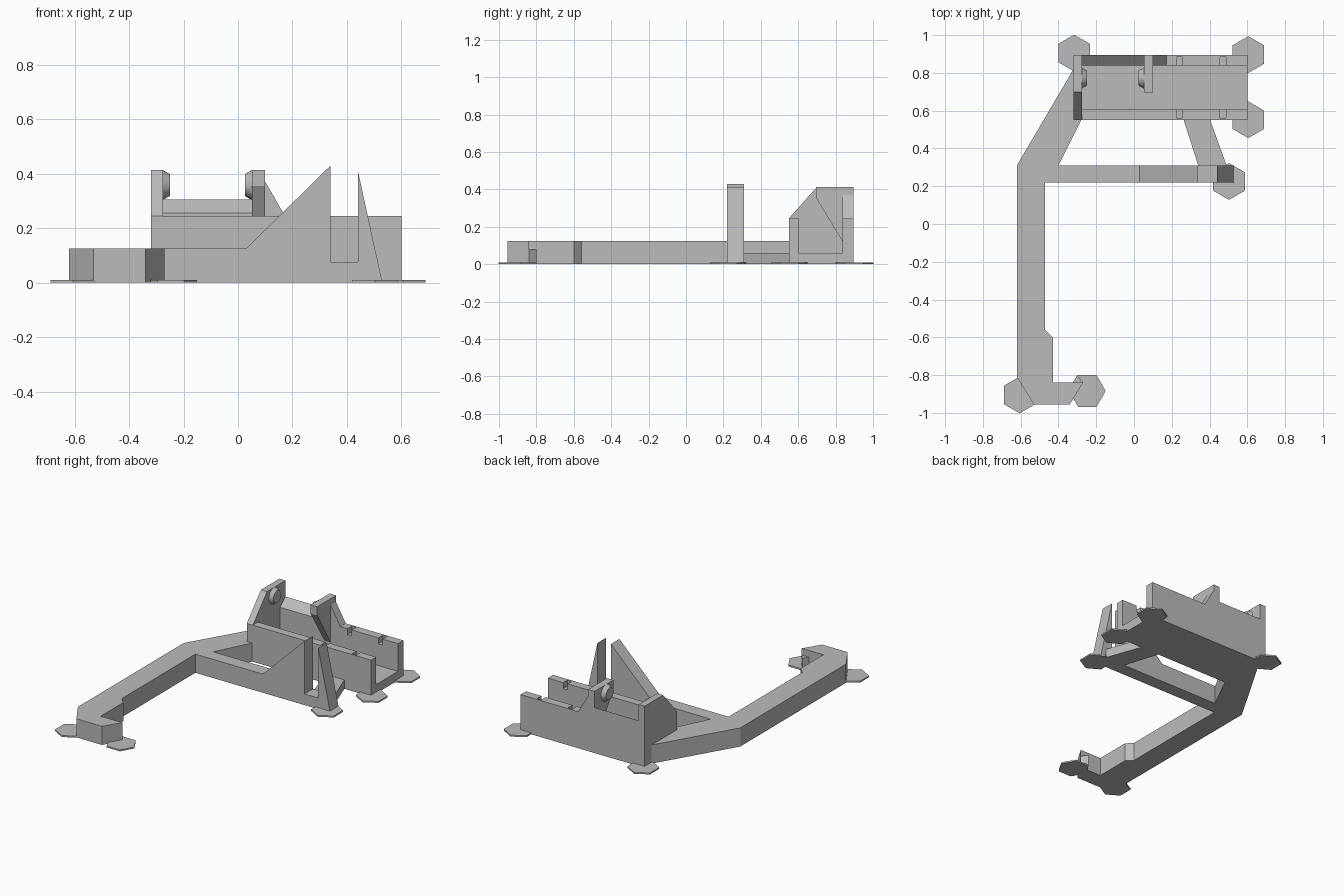
import bpy, bmesh, math
from mathutils import Vector

cube = bpy.data.objects.get("Cube")
if cube:
    bpy.data.objects.remove(cube, do_unlink=True)

GREY = (0.5, 0.5, 0.5, 1)
grey = bpy.data.materials.new("plain_grey")
grey.use_nodes = True
grey.diffuse_color = GREY
grey.node_tree.nodes["Principled BSDF"].inputs["Base Color"].default_value = GREY


def prism(name, profile, axis, start, end):
    """Extrude a 2D profile along an axis; profile is (y,z), (x,z) or (x,y)."""
    place = {"x": lambda a, b: (start, a, b),
             "y": lambda a, b: (a, start, b),
             "z": lambda a, b: (a, b, start)}[axis]
    bm = bmesh.new()
    face = bm.faces.new([bm.verts.new(place(a, b)) for a, b in profile])
    grown = bmesh.ops.extrude_face_region(bm, geom=[face])["geom"]
    offset = Vector([(end - start) * (axis == k) for k in "xyz"])
    bmesh.ops.translate(bm, vec=offset,
                        verts=[g for g in grown if isinstance(g, bmesh.types.BMVert)])
    bmesh.ops.recalc_face_normals(bm, faces=bm.faces)
    mesh = bpy.data.meshes.new(name)
    bm.to_mesh(mesh)
    bm.free()
    mesh.materials.append(grey)
    obj = bpy.data.objects.new(name, mesh)
    bpy.context.collection.objects.link(obj)
    return obj


def box(a0, a1, b0, b1):
    return [(a0, b0), (a1, b0), (a1, b1), (a0, b1)]


# Bent arm running from the front foot to the channel
prism("arm", [(-0.62, -0.81), (-0.53, -0.955), (-0.34, -0.955), (-0.27, -0.84),
              (-0.43, -0.84), (-0.43, -0.60), (-0.47, -0.56), (-0.47, 0.22),
              (-0.40, 0.22), (-0.40, 0.31), (-0.28, 0.55), (-0.32, 0.55),
              (-0.32, 0.82), (-0.62, 0.31)], "z", 0, 0.125)
prism("arm_tab", [(-0.33, -0.85), (-0.27, -0.84), (-0.30, -0.80)], "z", 0, 0.08)

# Cross bar with its two upright spikes
prism("spiked_bar", [(-0.40, 0), (0.53, 0), (0.44, 0.41), (0.44, 0.075),
                     (0.34, 0.075), (0.34, 0.43), (0.03, 0.125), (-0.40, 0.125)],
      "y", 0.22, 0.31)

# Low strut between bar and channel
prism("strut", [(0.34, 0.31), (0.49, 0.31), (0.40, 0.56), (0.26, 0.56)], "z", 0, 0.06)

# Open channel
channel = prism("channel", [(0.55, 0), (0.895, 0), (0.895, 0.245), (0.838, 0.245),
                            (0.838, 0.06), (0.605, 0.06), (0.605, 0.245), (0.55, 0.245)],
                "x", -0.28, 0.60)

# Small blind pockets in the tops of both channel walls
for x in (0.24, 0.47):
    for y0, y1 in ((0.56, 0.62), (0.82, 0.885)):
        cutter = prism("pocket_cutter", box(x - 0.016, x + 0.016, y0, y1), "z", 0.205, 0.26)
        cutter.hide_render = True
        cut = channel.modifiers.new("pocket", "BOOLEAN")
        cut.operation, cut.solver, cut.object = "DIFFERENCE", "EXACT", cutter
        bpy.context.view_layer.objects.active = channel
        bpy.ops.object.modifier_apply(modifier=cut.name)
        bpy.data.objects.remove(cutter, do_unlink=True)

# Ears, sloping lip and gusset
prism("right_ear", [(0.55, 0), (0.895, 0), (0.895, 0.413), (0.70, 0.413), (0.55, 0.245)],
      "x", -0.32, -0.275)
prism("left_ear", [(0.695, 0.355), (0.838, 0.12), (0.895, 0.12), (0.895, 0.413),
                   (0.695, 0.413)], "x", 0.052, 0.10)
prism("back_lip", [(0.838, 0.24), (0.895, 0.24), (0.895, 0.305), (0.838, 0.255)],
      "x", -0.28, 0.055)
prism("ear_gusset", [(0.10, 0.24), (0.175, 0.24), (0.10, 0.37)], "y", 0.838, 0.895)

# Tapered pivot pins facing each other
for name, x, turn in (("right_pin", -0.264, 1), ("left_pin", 0.039, -1)):
    bpy.ops.mesh.primitive_cone_add(vertices=32, radius1=0.056, radius2=0.04, depth=0.028,
                                    location=(x, 0.772, 0.358),
                                    rotation=(0, turn * math.pi / 2, 0))
    pin = bpy.context.object
    pin.name = name
    pin.data.materials.append(grey)
    bpy.ops.object.shade_smooth_by_angle(angle=math.radians(30))

# Thin hexagonal feet
feet = [(-0.317, 0.905, 30), (0.605, 0.897, 30), (0.605, 0.552, 30),
        (0.503, 0.225, 30), (-0.605, -0.905, 30), (-0.247, -0.884, 0)]
for i, (x, y, turn) in enumerate(feet, 1):
    angles = [math.radians(turn + 60 * k) for k in range(6)]
    prism(f"foot_{i}", [(x + 0.097 * math.cos(a), y + 0.097 * math.sin(a)) for a in angles],
          "z", 0, 0.01)
